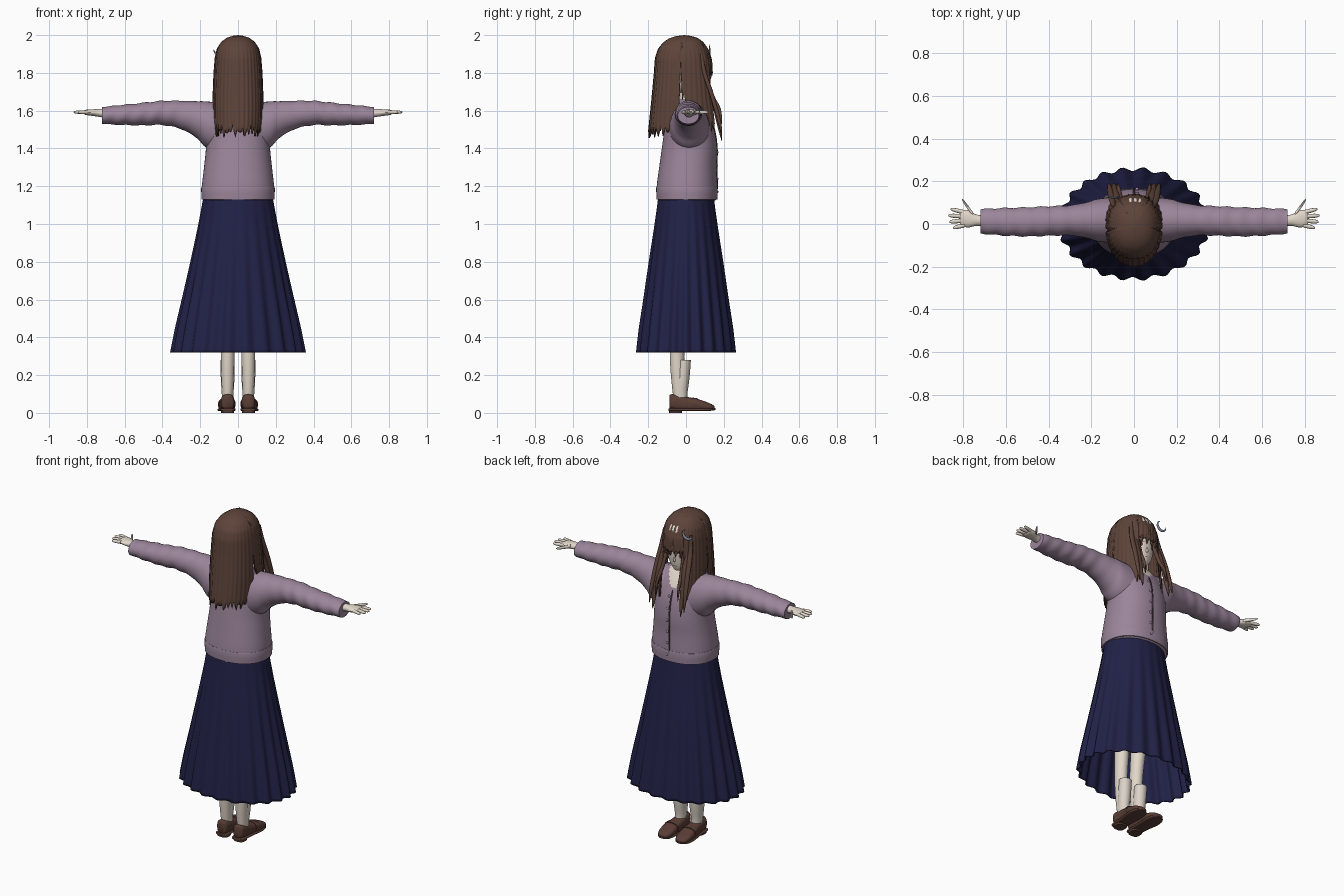
import bpy, bmesh, math, random
from math import sin, cos, pi, radians, sqrt

random.seed(4)
if "Cube" in bpy.data.objects:
    bpy.data.objects.remove(bpy.data.objects["Cube"])


def material(name, rgb):
    m = bpy.data.materials.new(name)
    m.use_nodes = True
    m.diffuse_color = (*rgb, 1)
    m.node_tree.nodes["Principled BSDF"].inputs["Base Color"].default_value = (*rgb, 1)
    return m


SKIN = material("skin", (.76, .68, .59))
HAIR = material("brown hair", (.11, .057, .042))
KNIT = material("mauve knit", (.33, .235, .325))
NAVY = material("navy cloth", (.015, .015, .062))
SHOE = material("shoe leather", (.10, .047, .036))
SOCK = material("sock", (.72, .65, .58))
WHITE = material("white", (.85, .82, .78))
DARK = material("dark trim", (.05, .03, .04))
IRIS = material("iris brown", (.2, .06, .04))
SILVER = material("silver blue", (.25, .28, .36))


def finish(name, bm, mats, mirror=False, thick=0, angle=50):
    bmesh.ops.recalc_face_normals(bm, faces=bm.faces)
    me = bpy.data.meshes.new(name)
    bm.to_mesh(me)
    bm.free()
    ob = bpy.data.objects.new(name, me)
    bpy.context.collection.objects.link(ob)
    for m in mats:
        me.materials.append(m)
    if thick:
        mod = ob.modifiers.new("thickness", "SOLIDIFY")
        mod.thickness, mod.offset = thick, -1
    if mirror:
        ob.modifiers.new("mirror", "MIRROR")
    bpy.ops.object.select_all(action="DESELECT")
    ob.select_set(True)
    bpy.context.view_layer.objects.active = ob
    bpy.ops.object.shade_smooth_by_angle(angle=radians(angle))
    return ob


def spline(rows, k):
    """Catmull-Rom samples between rows of numbers."""
    out = []
    for i in range(len(rows) - 1):
        a, b, c, d = (rows[min(max(i + o, 0), len(rows) - 1)] for o in (-1, 0, 1, 2))
        for s in range(k):
            t = s / k
            out.append([q + .5 * t * (r - p + t * (2*p - 5*q + 4*r - w + t * (3*(q - r) + w - p)))
                        for p, q, r, w in zip(a, b, c, d)])
    return out + [list(rows[-1])]


def at(rows, p):
    """Linear lookup in rows sorted by their first value."""
    for a, b in zip(rows, rows[1:]):
        if a[0] <= p <= b[0]:
            t = (p - a[0]) / (b[0] - a[0])
            return [u + t * (v - u) for u, v in zip(a, b)]
    return rows[0] if p < rows[0][0] else rows[-1]


AXES = {"x": lambda p, a, b: (p, a, b), "y": lambda p, a, b: (a, p, b), "z": lambda p, a, b: (a, b, p)}


def tube(name, rows, mats, axis="z", n=24, k=4, power=1, caps=True, wave=None, rule=None, **kw):
    """Loft of rings (position, centre a, centre b, radius a, radius b)."""
    bm = bmesh.new()
    rings = []
    for p, a, b, ra, rb in spline(rows, k):
        ring = []
        for j in range(n):
            t = 2 * pi * j / n
            f = wave(t, p) if wave else 1
            c, s = cos(t), sin(t)
            ring.append(bm.verts.new(AXES[axis](p, a + f * ra * math.copysign(abs(c) ** power, c),
                                                b + f * rb * math.copysign(abs(s) ** power, s))))
        rings.append(ring)
    for r, q in zip(rings, rings[1:]):
        for j in range(n):
            bm.faces.new((r[j], r[(j + 1) % n], q[(j + 1) % n], q[j]))
    if caps:
        bm.faces.new(rings[0])
        bm.faces.new(rings[-1])
    if rule:
        for f in bm.faces:
            f.material_index = rule(f.calc_center_median())
    return finish(name, bm, mats, **kw)


# Cardigan body, with the open neckline coloured by height
BODY = [(1.125, 0, .005, .18, .15), (1.14, 0, .005, .19, .158), (1.2, 0, .005, .191, .16),
        (1.3, 0, .01, .18, .152), (1.4, 0, .018, .17, .146), (1.5, 0, .018, .17, .132),
        (1.58, 0, .01, .165, .108), (1.63, 0, .003, .13, .082), (1.66, 0, 0, .075, .058)]
tube("cardigan_body", BODY, [KNIT, SKIN], n=72, k=6, power=.9,
     rule=lambda c: int(c.y > 0 and abs(c.x) < (c.z - 1.55) * .75))
tube("hem_band", [(1.13, 0, .005, .193, .161), (1.19, 0, .005, .195, .163), (1.197, 0, .005, .19, .159)],
     [KNIT], n=64, k=2, power=.9)

# Sleeves with soft wrinkles
tube("sleeves", [(.08, .018, 1.5, .11, .14), (.17, .018, 1.527, .1, .122), (.22, .018, 1.553, .085, .097),
                 (.3, .017, 1.577, .071, .075), (.4, .014, 1.588, .069, .064), (.5, .01, 1.582, .068, .06),
                 (.6, .01, 1.578, .065, .054), (.68, .012, 1.575, .06, .048), (.72, .012, 1.576, .057, .045)],
     [KNIT], axis="x", n=32, k=8, mirror=True,
     wave=lambda t, p: 1 + .035 * sin(p * 75 + 2 * sin(t)) * min(1, max(0, p - .2) * 5))

# Placket and buttons down the chest
tube("placket", [(z, 0, at(BODY, z)[2] + at(BODY, z)[4], .005, .004) for z in (1.13, 1.2, 1.3, 1.4, 1.5, 1.555)],
     [DARK], n=8)
bm = bmesh.new()
for i in range(6):
    z = 1.17 + i * .07
    r = at(BODY, z)
    g = bmesh.ops.create_uvsphere(bm, u_segments=10, v_segments=6, radius=.008)
    bmesh.ops.translate(bm, verts=g["verts"], vec=(.014, r[2] + r[4], z))
finish("buttons", bm, [KNIT])

# Pleated skirt, open below
tube("skirt", [(.32, 0, 0, .347, .258), (.45, 0, 0, .322, .243), (.6, 0, 0, .29, .222), (.8, 0, 0, .248, .195),
               (1, 0, 0, .208, .166), (1.16, 0, 0, .18, .145)], [NAVY], n=176, k=5, caps=False, thick=.006,
     wave=lambda t, p: 1 + .036 * min(1, (1.2 - p) / .75) * cos(22 * t + .4 * sin(3 * t)))

# Legs, socks and shoes
tube("legs", [(.06, .055, -.035, .026, .03), (.2, .055, -.043, .034, .037), (.34, .055, -.047, .036, .039),
              (.55, .06, -.03, .043, .046), (.8, .075, -.01, .06, .065), (1.1, .08, 0, .07, .08)], [SKIN], mirror=True)
tube("socks", [(.04, .055, -.027, .03, .04), (.1, .055, -.028, .031, .036), (.18, .055, -.018, .036, .036),
               (.28, .056, -.008, .037, .034)], [SOCK], mirror=True)
tube("shoes", [(-.088, .055, .058, .02, .034), (-.075, .055, .058, .034, .041), (-.03, .055, .052, .037, .041),
               (.02, .057, .046, .04, .036), (.07, .06, .041, .045, .03), (.12, .06, .033, .042, .02),
               (.145, .06, .029, .028, .012), (.152, .06, .026, .012, .006)],
     [SHOE], axis="y", power=.75, mirror=True)
tube("soles", [(-.092, .055, .017, .025, .006), (-.08, .055, .017, .037, .008), (0, .056, .017, .041, .008),
               (.08, .06, .017, .048, .008), (.13, .06, .018, .04, .007), (.155, .06, .02, .016, .005)],
     [SHOE], axis="y", power=.5, mirror=True)
tube("heels", [(0, .055, -.055, .034, .034), (.02, .055, -.055, .036, .035)], [SHOE], k=1, power=.7, mirror=True)
tube("shoe_straps", [(.035, .058, .05, .043, .031), (.06, .059, .047, .0465, .031)],
     [SHOE], axis="y", k=1, power=.75, mirror=True)

# Hands: palm, four fingers and a thumb
tube("palms", [(.7, .014, 1.585, .026, .024), (.74, .018, 1.588, .027, .02), (.775, .024, 1.59, .04, .017),
               (.805, .027, 1.591, .039, .014), (.815, .027, 1.591, .034, .008)], [SKIN], axis="x", n=16, mirror=True)
for label, x0, y0, x1, y1 in (("little", .795, -.006, .848, -.018), ("ring", .803, .016, .866, .01),
                              ("middle", .803, .036, .87, .04), ("index", .797, .055, .86, .07),
                              ("thumb", .755, .045, .806, .115)):
    rows = [(x0 + (x1 - x0) * t, y0 + (y1 - y0) * t, 1.592, w, w * .95)
            for t, w in ((0, .0105), (.5, .01), (.85, .008), (1, .003))]
    tube(label + "_fingers", rows, [SKIN], axis="x", n=10, mirror=True)

# Neck and head
tube("neck", [(1.56, 0, .005, .055, .05), (1.63, 0, .002, .042, .04), (1.74, 0, .005, .04, .04)], [SKIN])
HEAD = [(1.662, 0, .07, .012, .022), (1.672, 0, .058, .036, .042), (1.7, 0, .035, .068, .073),
        (1.74, 0, .018, .09, .095), (1.79, 0, .008, .1, .107), (1.86, 0, 0, .102, .115), (1.93, 0, -.01, .085, .1),
        (1.97, 0, -.01, .04, .05)]
tube("head", HEAD, [SKIN], n=40)
FACE = spline(HEAD, 4)
tube("nose", [(1.725, 0, .112, .004, .004), (1.732, 0, .114, .007, .008), (1.755, 0, .112, .003, .004)],
     [SKIN], n=8)


def patch(name, cx, cz, w, h, lift, mat, mirror=True):
    """Thin oval laid on the curve of the face."""
    bm = bmesh.new()

    def vert(x, z):
        _, _, cy, rx, ry = at(FACE, z)
        return bm.verts.new((x, cy + ry * sqrt(max(0, 1 - (x / rx) ** 2)) + lift, z))
    mid = vert(cx, cz)
    rim = [[vert(cx + w * s * cos(a * pi / 10), cz + h * s * sin(a * pi / 10)) for a in range(20)] for s in (.5, 1)]
    for a in range(20):
        b = (a + 1) % 20
        bm.faces.new((mid, rim[0][a], rim[0][b]))
        bm.faces.new((rim[0][a], rim[1][a], rim[1][b], rim[0][b]))
    finish(name, bm, [mat], mirror)


patch("eye_whites", .043, 1.767, .021, .017, .0015, WHITE)
patch("irises", .042, 1.767, .013, .016, .003, IRIS)
patch("pupils", .042, 1.767, .006, .009, .004, DARK)
patch("upper_lashes", .044, 1.785, .024, .003, .004, DARK)
patch("eyebrows", .043, 1.81, .022, .003, .002, HAIR)
patch("mouth", 0, 1.698, .014, .002, .002, IRIS, False)

# Hair shell: one sheet from crown to a ragged hem, open at the face
SHELL = [(1.42, .128, .198, .21), (1.5, .131, .187, .195), (1.65, .134, .172, .168), (1.8, .128, .158, .15),
         (1.88, .122, .153, .144), (1.93, .111, .137, .126), (1.965, .088, .107, .1), (1.985, .06, .075, .072),
         (1.996, .03, .038, .036), (2, 0, 0, 0)]
COLS, ROWS = 144, 28


def hem(j):
    phi = abs((j * 360 / COLS + 180) % 360 - 180)
    tooth = abs(j % 4 - 2) / 2
    ragged = random.uniform(.03, .08) * tooth
    if phi < 31:
        return 1.785 + .4 * ragged + phi * .0004
    if phi < 93:
        return 1.435 + abs(phi - 50) * .0045 + ragged
    return 1.83 if phi < 97 else 1.455 + random.uniform(0, .03) + ragged


bm = bmesh.new()
crown = bm.verts.new((0, -.01, 2))
grid = []
for j in range(COLS):
    phi, low, column = 2 * pi * j / COLS, hem(j), []
    for i in range(1, ROWS + 1):
        z = 2 - (2 - low) * (i / ROWS) ** 1.7
        _, rx, back, front = at(SHELL, z)
        ridge = 1 + .014 * cos(36 * phi) * min(1, (2 - z) * 6)
        c, s = cos(phi), sin(phi)
        column.append(bm.verts.new((ridge * rx * math.copysign(abs(s) ** .9, s),
                                    -.01 + ridge * (front if c > 0 else back) * math.copysign(abs(c) ** .9, c), z)))
    grid.append(column)
for j in range(COLS):
    a, b = grid[j], grid[(j + 1) % COLS]
    bm.faces.new((crown, a[0], b[0]))
    for i in range(ROWS - 1):
        f = bm.faces.new((a[i], a[i + 1], b[i + 1], b[i]))
        m = f.calc_center_median()
        # pale gloss marks above the fringe
        f.material_index = int(m.y > 0 and abs(m.x - .005) < .035 and 1.915 < m.z < 1.945 and j % 4 < 2)
finish("hair", bm, [HAIR, WHITE], thick=.008, angle=60)

# Loose locks hanging in front of the shoulders, and fringe strands
for n, (x, w, low) in enumerate(((.085, .018, 1.44), (.108, .015, 1.47), (.066, .011, 1.53))):
    tube(f"front_lock_{n + 1}", [(low, x + .01, .19, .002, .002), (low + .08, x + .008, .175, w * .7, .01),
                                 (1.68, x, .138, w, .012), (1.8, x - .01, .098, w, .012), (1.9, x - .02, .08, .01, .01)],
         [HAIR], n=10, mirror=True)
for x in (-.05, -.018, .014, .046):
    y = .143 * sqrt(1 - (x / .125) ** 2) - .012
    tube("fringe_strand", [(1.765, x * 1.1, y, .001, .001), (1.8, x, y + .002, .011, .006),
                           (1.87, x * .9, y, .013, .007), (1.92, x * .8, y - .02, .004, .004)], [HAIR], n=8)

# Crescent hair clip on the right of the fringe
bm = bmesh.new()
rings = []
for i in range(17):
    a = radians(-60 + 240 * i / 16)
    w = .001 + .008 * sin(pi * i / 16)
    rings.append([bm.verts.new((-.098 + (.03 + w * cos(t)) * cos(a), .125 + .6 * w * sin(t),
                                1.925 - (.03 + w * cos(t)) * sin(a))) for t in (pi * q / 4 for q in range(8))])
for r, q in zip(rings, rings[1:]):
    for j in range(8):
        bm.faces.new((r[j], r[(j + 1) % 8], q[(j + 1) % 8], q[j]))
finish("crescent_clip", bm, [SILVER])
